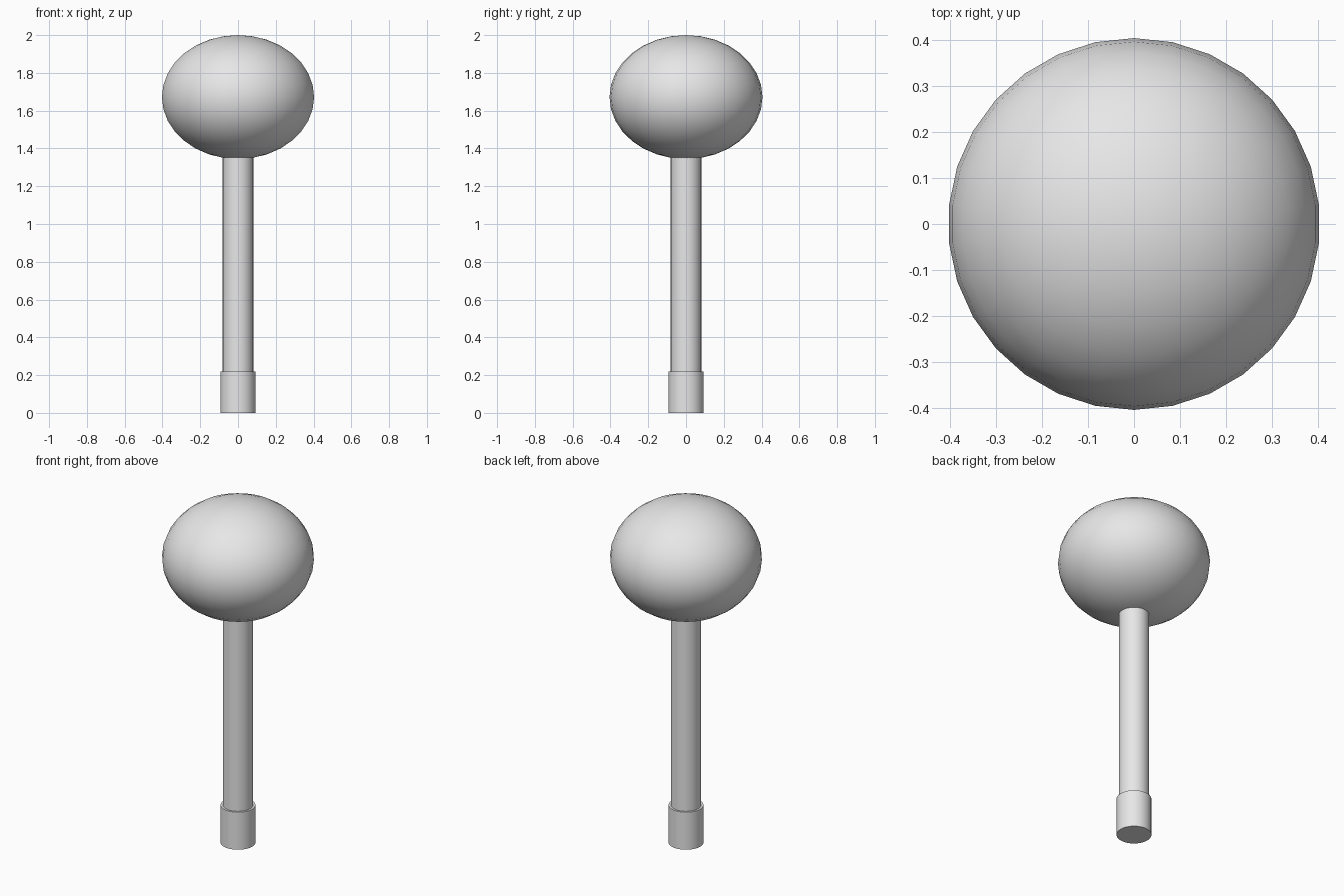
import bpy
import math

cube = bpy.data.objects.get("Cube")
if cube:
    bpy.data.objects.remove(cube, do_unlink=True)

# Single plain grey
grey = bpy.data.materials.new("light grey")
grey.use_nodes = True
grey.diffuse_color = (0.8, 0.8, 0.8, 1)
grey.node_tree.nodes["Principled BSDF"].inputs["Base Color"].default_value = (0.8, 0.8, 0.8, 1)


def finish(name):
    ob = bpy.context.object
    ob.name = name
    ob.data.materials.append(grey)
    bpy.ops.object.shade_smooth_by_angle(angle=math.radians(30))
    return ob


def cylinder(name, radius, bottom, top):
    bpy.ops.mesh.primitive_cylinder_add(vertices=32, radius=radius, depth=top - bottom,
                                        location=(0, 0, (bottom + top) / 2))
    return finish(name)


# Base collar and post
cylinder("base_collar", 0.093, 0, 0.22)
cylinder("post", 0.081, 0.2, 1.38)

# Flattened globe on top
bpy.ops.mesh.primitive_uv_sphere_add(segments=30, ring_count=16, radius=1, location=(0, 0, 1.672))
globe = bpy.context.object
globe.scale = (0.405, 0.405, 0.328)
bpy.ops.object.transform_apply(location=False, rotation=False, scale=True)
finish("globe")
